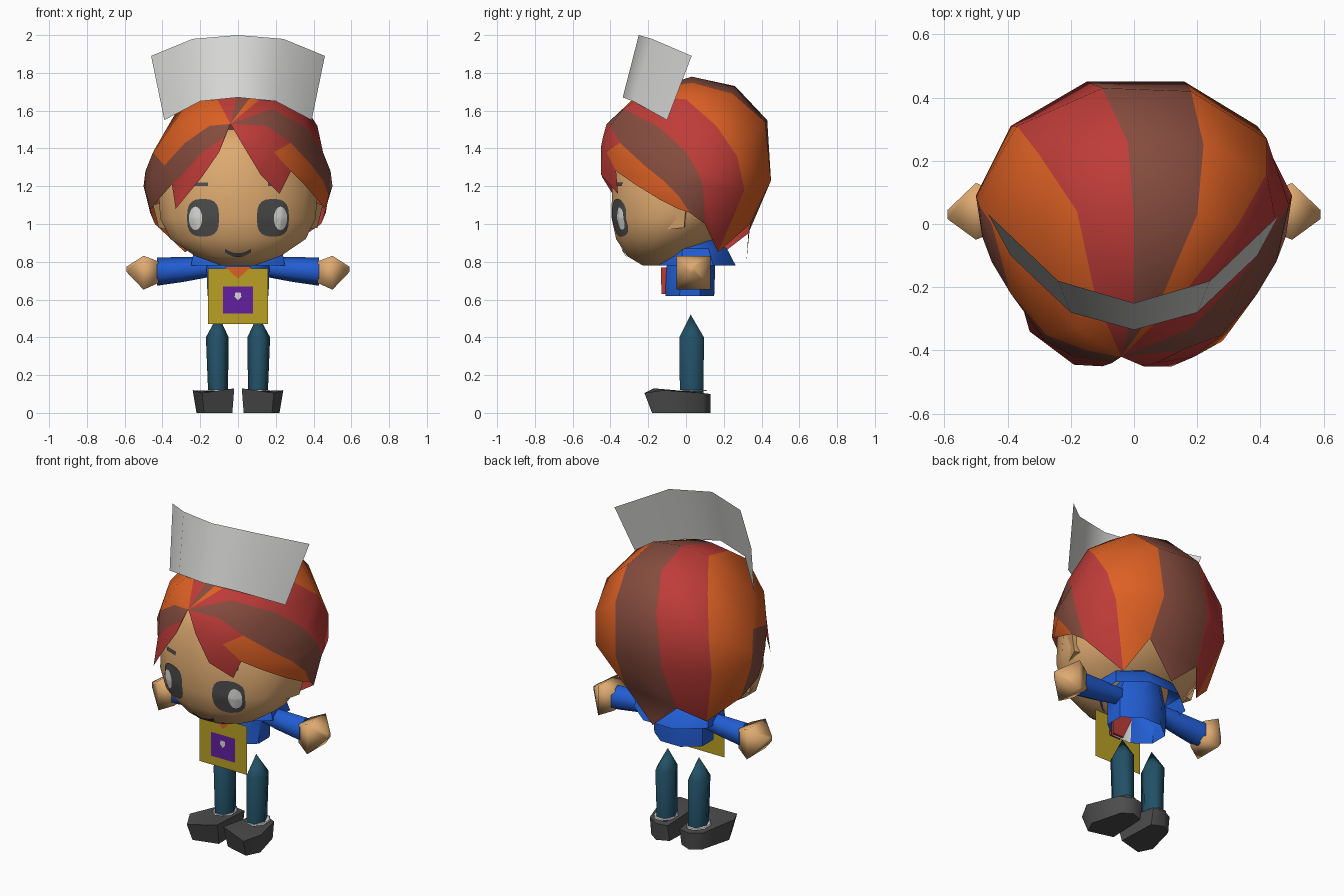
import bpy, bmesh, math
from mathutils import Vector
from mathutils.bvhtree import BVHTree

if "Cube" in bpy.data.objects:
    bpy.data.objects.remove(bpy.data.objects["Cube"])


def material(name, rgb):
    m = bpy.data.materials.new(name)
    m.diffuse_color = [(c / 255 / 12.92 if c < 11 else ((c / 255 + .055) / 1.055) ** 2.4) for c in rgb] + [1]
    m.use_nodes = True
    m.node_tree.nodes["Principled BSDF"].inputs["Base Color"].default_value = m.diffuse_color
    return m


RED = material("hair_red", (190, 60, 56))
ORANGE = material("hair_orange", (220, 96, 36))
BROWN = material("hair_brown", (134, 76, 62))
SKIN = material("skin", (222, 170, 112))
WHITE = material("white", (218, 218, 216))
BLUE = material("blue", (34, 94, 212))
YELLOW = material("yellow", (186, 160, 36))
PURPLE = material("purple", (98, 32, 160))
TEAL = material("teal", (34, 80, 102))
DARK = material("dark_grey", (76, 76, 76))


def make(name, verts, faces, mats, slots=None, smooth=40):
    me = bpy.data.meshes.new(name)
    me.from_pydata([tuple(v) for v in verts], [], faces)
    for m in mats:
        me.materials.append(m)
    if slots:
        me.polygons.foreach_set("material_index", slots)
    bm = bmesh.new()
    bm.from_mesh(me)
    bmesh.ops.remove_doubles(bm, verts=bm.verts, dist=1e-4)
    bmesh.ops.recalc_face_normals(bm, faces=bm.faces)
    bm.to_mesh(me)
    bm.free()
    ob = bpy.data.objects.new(name, me)
    bpy.context.collection.objects.link(ob)
    bpy.context.view_layer.objects.active = ob
    ob.select_set(True)
    if smooth:
        bpy.ops.object.shade_smooth_by_angle(angle=math.radians(smooth))
    ob.select_set(False)
    return ob


def loft(name, rings, n, mat, axis="z", side=1, phase=.5, caps=(True, True), smooth=40):
    """Rings are (position on axis, centre a, centre b, radius a, radius b)."""
    verts, faces = [], []
    for t, ca, cb, ra, rb in rings:
        for k in range(n):
            a = 2 * math.pi * (k + phase) / n
            u, v = ca + ra * math.cos(a), cb + rb * math.sin(a)
            verts.append((side * u, v, t) if axis == "z" else (side * t, u, v))
    for r in range(len(rings) - 1):
        for k in range(n):
            j = (k + 1) % n
            faces.append((r * n + k, r * n + j, (r + 1) * n + j, (r + 1) * n + k))
    if caps[0]:
        faces.append(tuple(range(n)))
    if caps[1] and rings[-1][3] > .001:
        faces.append(tuple(range(len(verts) - n, len(verts))))
    return make(name, verts, faces, [mat], smooth=smooth)


def flip(pts):
    return [(-x, y, z) for x, y, z in pts]


# Head: flat-fronted, chin set forward
head = loft("head", [(.78, 0, -.15, .09, .08), (.83, 0, -.15, .23, .165), (.92, 0, -.11, .365, .265),
                     (1.03, 0, -.06, .42, .34), (1.2, 0, -.02, .43, .38),
                     (1.38, 0, -.01, .36, .355), (1.5, 0, -.08, .2, .22)], 16, SKIN, smooth=60)
bm = bmesh.new()
bm.from_mesh(head.data)
tree = BVHTree.FromBMesh(bm)
bm.free()


def on_face(x, z, lift):
    hit = tree.ray_cast(Vector((x, -2, z)), Vector((0, 1, 0)))[0]
    return (x, (hit.y if hit else -.2) - lift, z)


def face_disc(name, cx, cz, rx, rz, mat, lift, power=1.0, n=20):
    verts, faces = [on_face(cx, cz, lift)], []
    for r in (1 / 3, 2 / 3, 1):
        for k in range(n):
            c, s = math.cos(2 * math.pi * k / n), math.sin(2 * math.pi * k / n)
            verts.append(on_face(cx + r * rx * math.copysign(abs(c) ** power, c),
                                 cz + r * rz * math.copysign(abs(s) ** power, s), lift))
    for k in range(n):
        j = (k + 1) % n
        faces.append((0, 1 + k, 1 + j))
        for r in (0, n):
            faces.append((1 + r + k, 1 + r + n + k, 1 + r + n + j, 1 + r + j))
    make(name, verts, faces, [mat])


def face_line(name, pts, half, mat):
    verts = [on_face(x, z + d, .007) for x, z in pts for d in (half, -half)]
    make(name, verts, [(2 * i, 2 * i + 1, 2 * i + 3, 2 * i + 2) for i in range(len(pts) - 1)], [mat])


# Eyes, brows, smile, ears
for s, tag in ((-1, "left"), (1, "right")):
    face_disc("eye_" + tag, s * .185, 1.033, .085, .1, DARK, .006, .7)
    face_disc("eye_shine_" + tag, s * .225, 1.03, .035, .062, WHITE, .011)
    face_line("brow_" + tag, [(s * x, 1.21) for x in (.16, .2, .24)], .01, DARK)
    # ear: a flat wedge leaning back from the cheek
    ear = [(.39, -.14, 1.12), (.375, -.12, .97), (.42, -.01, .98), (.45, 0, 1.1), (.34, 0, 1.08), (.34, 0, .99)]
    make("ear_" + tag, [(s * x, y, z) for x, y, z in ear],
         [(0, 1, 2, 3), (3, 2, 5, 4), (0, 3, 4), (1, 5, 2), (0, 4, 5, 1)], [SKIN])
face_line("smile", [(x / 100, .835 + .025 * (x / 7) ** 2) for x in range(-7, 8, 2)], .01, DARK)

# Hair: lock borders running from the parting over the head to the hem
POLE = (-.04, -.42, 1.53)
R1 = [(.08, -.25, 1.69), (.2, .03, 1.75), (.22, .25, 1.69), (.18, .42, 1.54), (.16, .45, 1.23), (.17, .34, 1.0)]
R2 = [(.14, -.24, 1.68), (.33, 0, 1.66), (.42, .16, 1.52), (.42, .27, 1.36), (.39, .31, 1.18), (.22, .17, .85)]
R3 = [(.18, -.33, 1.61), (.36, -.14, 1.51), (.45, 0, 1.38), (.49, .06, 1.28), (.5, .09, 1.2), (.44, .1, 1.0)]
R4 = [(.15, -.4, 1.52), (.28, -.35, 1.43), (.39, -.22, 1.31), (.45, -.12, 1.23), (.48, -.04, 1.15), (.465, .02, 1.06)]
R5 = [(.07, -.44, 1.46), (.19, -.42, 1.38), (.28, -.37, 1.28), (.35, -.27, 1.21), (.42, -.14, 1.13), (.46, -.04, 1.08)]
L1 = [(0, -.25, 1.69), (0, .03, 1.78), (-.02, .26, 1.73), (-.1, .43, 1.55), (-.15, .45, 1.23), (-.17, .33, .95)]
L2 = [(-.12, -.24, 1.68), (-.18, .04, 1.77), (-.3, .22, 1.64), (-.37, .31, 1.42), (-.39, .31, 1.2), (-.28, .2, .85)]
borders = [R5, R4, R3, R2, R1, L1, L2, flip(R3), flip(R4), flip(R5)]
# one colour digit per face along each lock: 0 red, 1 orange, 2 brown
lock_colours = ["001111", "222222", "000000", "111111", "222222", "000000", "111111", "111222", "222222"]
verts, faces, slots = [], [], []


def add(pts, slot):
    faces.append(tuple(range(len(verts), len(verts) + len(pts))))
    verts.extend(pts)
    slots.append(slot)


for i, lock in enumerate(lock_colours):
    a, b = borders[i], borders[i + 1]
    add([POLE, a[0], b[0]], int(lock[0]))
    for k in range(5):
        add([a[k], a[k + 1], b[k + 1], b[k]], int(lock[k + 1]))
# pointed end of the middle back lock
add([R1[5], L1[5], (0, .32, .8)], 2)
# Fringe locks either side of the parting
for edge, inner in ((R5, [(.03, -.45, 1.41), (.12, -.45, 1.26), (.22, -.36, 1.16)]),
                    (flip(R5), [(-.1, -.45, 1.38), (-.19, -.445, 1.25), (-.33, -.34, 1.08)])):
    add([POLE, inner[0], edge[0]], 0)
    for k in range(2):
        add([edge[k], inner[k], inner[k + 1], edge[k + 1]], 0)
    if edge is not R5:
        add([edge[2], inner[2], edge[3]], 0)
make("hair", verts, faces, [RED, ORANGE, BROWN], slots, smooth=60)

# Visor: a tall curved sheet
top = [(-.46, .03, 1.89), (-.24, -.18, 1.98), (0, -.25, 2), (.24, -.18, 1.98), (.46, .03, 1.89)]
low = [(-.39, -.1, 1.55), (-.2, -.28, 1.65), (0, -.335, 1.67), (.2, -.28, 1.65), (.39, -.1, 1.55)]
make("visor", top + low, [(i, i + 1, i + 6, i + 5) for i in range(4)], [WHITE], smooth=60)

# Torso, open below, with a white shirt front
torso = loft("torso", [(.62, 0, .02, .175, .14), (.77, 0, .025, .18, .14), (.9, 0, .04, .14, .11)],
             8, BLUE, caps=(False, True), smooth=50)
torso.data.materials.append(WHITE)
for p in torso.data.polygons:
    if p.center.z < .77 and p.normal.y < -.9:
        p.material_index = 1
loft("collar", [(.78, 0, .06, .27, .22), (.87, 0, .05, .25, .18), (.93, 0, .05, .12, .1)],
     8, BLUE, caps=(False, True), smooth=50)


# Scarf, apron panel and badge
def plate(name, y, pts, mat):
    make(name, [(x, y, z) for x, z in pts], [tuple(range(len(pts)))], [mat], smooth=0)


plate("apron", -.14, [(-.16, .47), (.16, .47), (.16, .765), (-.16, .765)], YELLOW)
plate("badge", -.144, [(-.08, .525), (.08, .525), (.08, .67), (-.08, .67)], PURPLE)
plate("badge_spot", -.148, [(0, .595), (.018, .615), (.014, .637), (-.014, .637), (-.018, .615)], WHITE)
plate("scarf_knot", -.146, [(0, .71), (.07, .775), (-.07, .775)], ORANGE)
loft("scarf_tail", [(.63, .03, -.113, .05, .024), (.77, 0, -.116, .1, .024)], 4, RED)

# Arms, hands, legs, shoes
for s, tag in ((-1, "left"), (1, "right")):
    loft("arm_" + tag, [(.12, .04, .775, .05, .05), (.28, .04, .76, .065, .065),
                        (.43, .04, .748, .075, .075)], 6, BLUE, "x", s, smooth=70)
    loft("hand_" + tag, [(.42, .04, .745, .08, .08), (.5, .04, .742, .127, .127),
                         (.59, .03, .76, .02, .02)], 4, SKIN, "x", s, smooth=100)
    loft("leg_" + tag, [(.08, .105, .03, .052, .072), (.4, .11, .03, .06, .075),
                        (.52, .105, .025, 0, 0)], 6, TEAL, side=s, phase=0, smooth=70)
    plate_ring = [(.115, .11, .035, .065, .085), (.121, .11, .035, .06, .08)]
    loft("sock_" + tag, plate_ring, 8, WHITE, side=s)
    # shoe outline swept upward with a raised, splayed toe
    sole = [(.04, .1), (.11, .13), (.17, .09), (.22, -.1), (.18, -.18), (.03, -.14)]
    rim = [(.04, .12, .1), (.11, .13, .1), (.18, .09, .105), (.24, -.12, .12), (.19, -.22, .105), (.02, -.17, .13)]
    pts = [(s * x, y, 0) for x, y in sole] + [(s * x, y, z) for x, y, z in rim] + [(s * .12, .0, .115)]
    fs = [(k, (k + 1) % 6, 6 + (k + 1) % 6, 6 + k) for k in range(6)]
    fs += [(6 + k, 6 + (k + 1) % 6, 12) for k in range(6)] + [tuple(range(6))]
    make("shoe_" + tag, pts, fs, [DARK], smooth=65)
